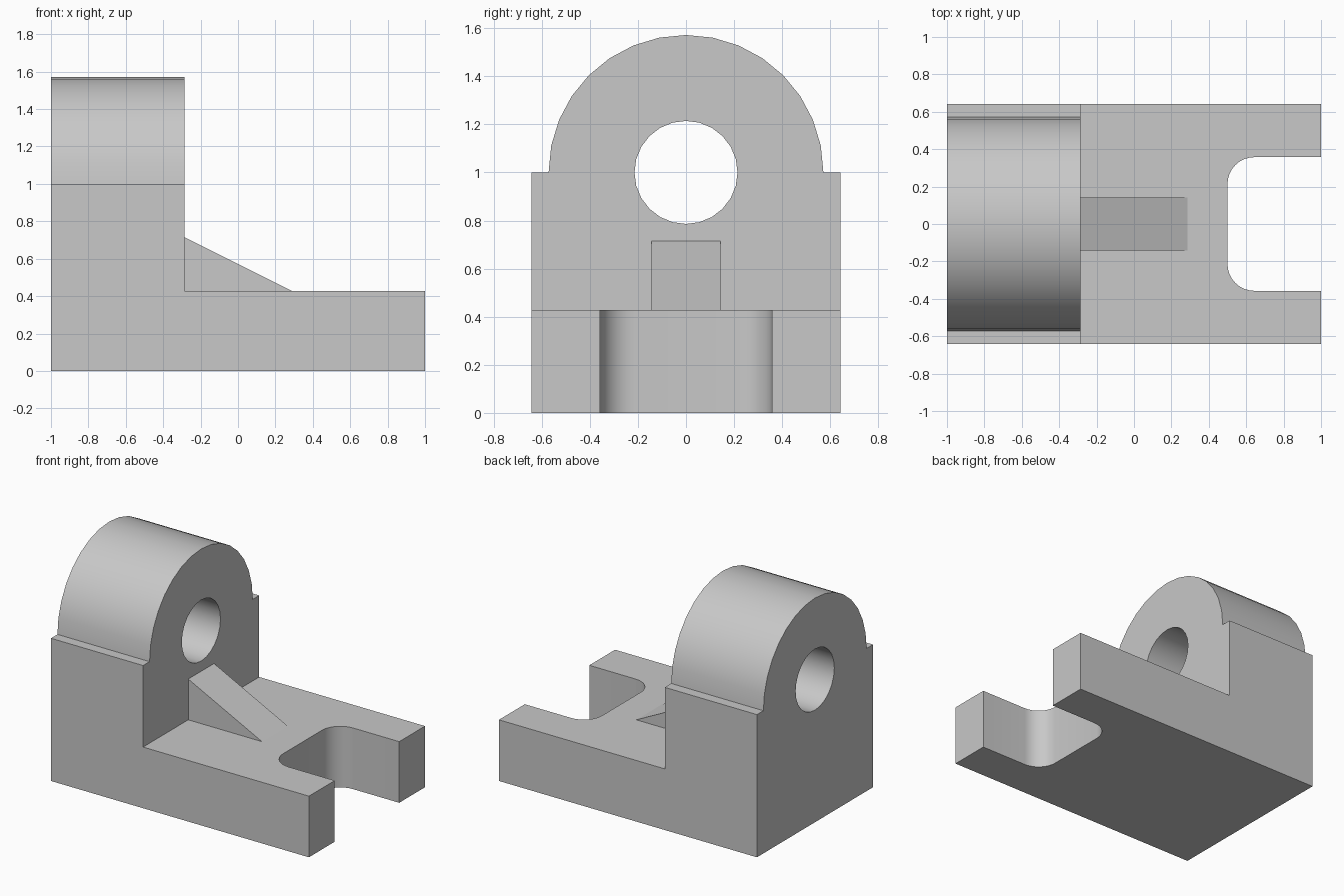
import bpy
import bmesh
from math import cos, sin, pi, radians
from mathutils import Vector

cube = bpy.data.objects.get("Cube")
if cube:
    bpy.data.objects.remove(cube, do_unlink=True)

# Key dimensions, in drawing units of one seventieth
U = 1 / 70
HALF_LENGTH, HALF_WIDTH = 70 * U, 45 * U
BASE_TOP, SHOULDER = 30 * U, 70 * U
WALL_X = -20 * U
ARCH_R, HOLE_R = 40 * U, 15 * U
SLOT_HALF, SLOT_X, SLOT_R = 25 * U, 35 * U, 10 * U
RIB_HALF, RIB_TOP, RIB_END = 10 * U, 50 * U, 20 * U

grey = bpy.data.materials.new("light grey")
grey.use_nodes = True
colour = (0.58, 0.58, 0.58, 1)
grey.diffuse_color = colour
grey.node_tree.nodes["Principled BSDF"].inputs["Base Color"].default_value = colour


def arc(cx, cy, r, start, end, steps):
    """Points along an arc, angles in degrees."""
    angles = [radians(start + (end - start) * i / steps) for i in range(steps + 1)]
    return [(cx + r * cos(a), cy + r * sin(a)) for a in angles]


def prism(name, profile, axis, low, high):
    """Extrude a closed 2D profile along one axis."""
    place = {"x": lambda p: (low, p[0], p[1]),
             "y": lambda p: (p[0], low, p[1]),
             "z": lambda p: (p[0], p[1], low)}[axis]
    bm = bmesh.new()
    face = bm.faces.new([bm.verts.new(place(p)) for p in profile])
    extruded = bmesh.ops.extrude_face_region(bm, geom=[face])["geom"]
    shift = Vector([high - low if a == axis else 0 for a in "xyz"])
    bmesh.ops.translate(bm, vec=shift,
                        verts=[v for v in extruded if isinstance(v, bmesh.types.BMVert)])
    bmesh.ops.recalc_face_normals(bm, faces=bm.faces)
    mesh = bpy.data.meshes.new(name)
    bm.to_mesh(mesh)
    bm.free()
    mesh.materials.append(grey)
    obj = bpy.data.objects.new(name, mesh)
    bpy.context.collection.objects.link(obj)
    return obj


def combine(body, tool, operation):
    """Apply a boolean and discard the tool."""
    mod = body.modifiers.new(operation.lower(), "BOOLEAN")
    mod.operation, mod.solver, mod.object = operation, "EXACT", tool
    tool.hide_render = True
    bpy.ops.object.modifier_apply(modifier=mod.name)
    bpy.data.objects.remove(tool, do_unlink=True)


# Block with shoulders and a rounded crown
outline = ([(-HALF_WIDTH, 0), (HALF_WIDTH, 0), (HALF_WIDTH, SHOULDER)]
           + arc(0, SHOULDER, ARCH_R, 0, 180, 16)
           + [(-HALF_WIDTH, SHOULDER)])
bracket = prism("bearing_bracket", outline, "x", -HALF_LENGTH, HALF_LENGTH)
bpy.ops.object.select_all(action="DESELECT")
bracket.select_set(True)
bpy.context.view_layer.objects.active = bracket

# Clear the space above the foot
step = [(WALL_X, BASE_TOP), (2, BASE_TOP), (2, 2), (WALL_X, 2)]
combine(bracket, prism("step_cutter", step, "y", -1, 1), "DIFFERENCE")

# Bore through the upright
bore = arc(0, SHOULDER, HOLE_R, 0, 360, 24)[:-1]
combine(bracket, prism("bore_cutter", bore, "x", -2, 2), "DIFFERENCE")

# Open slot with rounded inner corners
corner_x, corner_y = SLOT_X + SLOT_R, SLOT_HALF - SLOT_R
slot = ([(2, SLOT_HALF)] + arc(corner_x, corner_y, SLOT_R, 90, 180, 8)
        + arc(corner_x, -corner_y, SLOT_R, 180, 270, 8) + [(2, -SLOT_HALF)])
combine(bracket, prism("slot_cutter", slot, "z", -1, 1), "DIFFERENCE")

# Sloping rib, rooted inside the wall and foot
rib = [(WALL_X - 0.1, BASE_TOP - 0.1), (RIB_END, BASE_TOP - 0.1), (RIB_END, BASE_TOP),
       (WALL_X, RIB_TOP), (WALL_X - 0.1, RIB_TOP)]
combine(bracket, prism("rib", rib, "y", -RIB_HALF, RIB_HALF), "UNION")

bpy.ops.object.shade_smooth_by_angle(angle=pi / 9)
